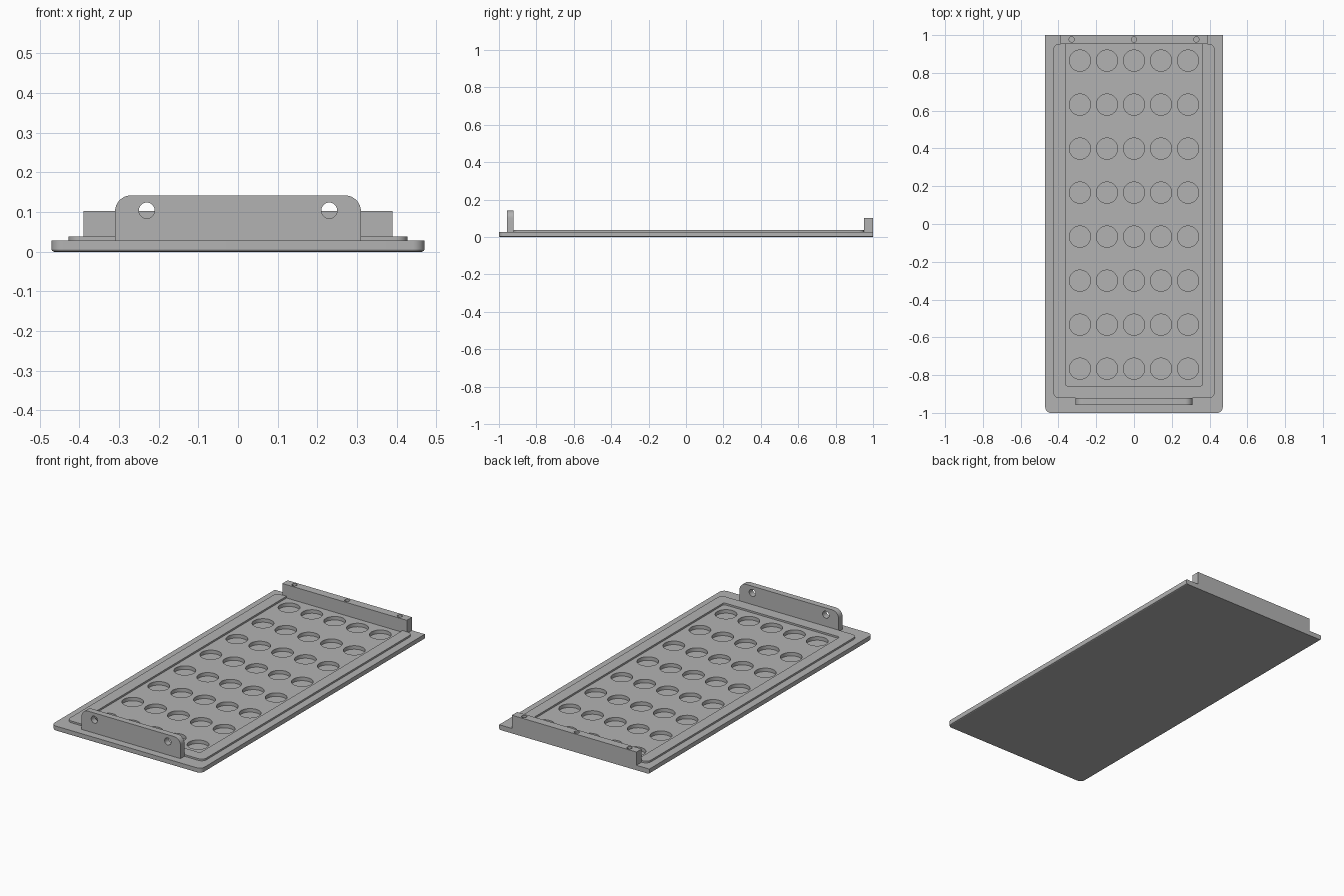
import bpy, bmesh, math
from mathutils import Vector, Matrix

if "Cube" in bpy.data.objects:
    bpy.data.objects.remove(bpy.data.objects["Cube"])

grey = bpy.data.materials.new("plain grey")
grey.diffuse_color = (0.45, 0.45, 0.45, 1)
grey.use_nodes = True
grey.node_tree.nodes["Principled BSDF"].inputs["Base Color"].default_value = grey.diffuse_color


def outline(corners, seg=8):
    """Closed 2D outline from (x, y, radius) corners, with right-angle fillets."""
    pts = []
    n = len(corners)
    for i, (x, y, r) in enumerate(corners):
        p = Vector((x, y))
        if r == 0:
            pts.append(p)
            continue
        a = (Vector(corners[i - 1][:2]) - p).normalized()
        b = (Vector(corners[(i + 1) % n][:2]) - p).normalized()
        c = p + (a + b) * r
        for k in range(seg + 1):
            t = k / seg * math.pi / 2
            pts.append(c - b * r * math.cos(t) - a * r * math.sin(t))
    return pts


def loft(name, layers):
    """Solid through stacked (outline, z) layers."""
    bm = bmesh.new()
    rings = [[bm.verts.new((p.x, p.y, z)) for p in pts] for pts, z in layers]
    n = len(rings[0])
    bm.faces.new(rings[0][::-1])
    bm.faces.new(rings[-1])
    for lo, hi in zip(rings, rings[1:]):
        for i in range(n):
            j = (i + 1) % n
            bm.faces.new((lo[i], lo[j], hi[j], hi[i]))
    bmesh.ops.recalc_face_normals(bm, faces=bm.faces)
    return make(name, bm)


def make(name, bm):
    me = bpy.data.meshes.new(name)
    bm.to_mesh(me)
    bm.free()
    me.materials.append(grey)
    ob = bpy.data.objects.new(name, me)
    bpy.context.collection.objects.link(ob)
    return ob


def drill(ob, centres, radius, depth, axis="Z", seg=32):
    """Cut round holes into a part."""
    rot = Matrix.Rotation(math.pi / 2, 4, "X") if axis == "Y" else Matrix()
    bm = bmesh.new()
    for c in centres:
        bmesh.ops.create_cone(bm, cap_ends=True, segments=seg, radius1=radius,
                              radius2=radius, depth=depth,
                              matrix=Matrix.Translation(c) @ rot)
    cutter = make("hole_cutter", bm)
    cutter.hide_render = True
    mod = ob.modifiers.new("holes", "BOOLEAN")
    mod.object = cutter
    mod.operation = "DIFFERENCE"
    mod.solver = "EXACT"
    bpy.context.view_layer.objects.active = ob
    bpy.ops.object.modifier_apply(modifier=mod.name)
    bpy.data.objects.remove(cutter)


def plate_outline(d):
    return outline([(-0.47 + d, -1 + d, 0.03 - d), (0.47 - d, -1 + d, 0.03 - d),
                    (0.47 - d, 1, 0), (-0.47 + d, 1, 0)])


# Base plate with a softened lower edge and a grid of blind pockets
TOP = 0.028
plate = loft("base_plate", [(plate_outline(0.006), 0), (plate_outline(0.002), 0.002),
                            (plate_outline(0), 0.006), (plate_outline(0), TOP)])
pockets = [(0.143 * i, 0.865 - 0.233 * j, TOP) for i in range(-2, 3) for j in range(8)]
drill(plate, pockets, 0.056, 0.04, seg=48)

# Raised U-shaped rim, open at the back where it meets the rear rail
BACK = 0.953
rim = outline([(-0.427, -0.922, 0.03), (0.427, -0.922, 0.03), (0.427, BACK, 0.03),
               (0.363, BACK, 0), (0.363, -0.857, 0.012), (-0.363, -0.857, 0.012),
               (-0.363, BACK, 0), (-0.427, BACK, 0.03)])
loft("raised_rim", [(rim, TOP), (rim, 0.038)])

# Rear rail with three vertical screw holes
rail_shape = outline([(-0.39, BACK, 0), (0.39, BACK, 0), (0.39, 1, 0), (-0.39, 1, 0)])
rail = loft("rear_rail", [(rail_shape, TOP), (rail_shape, 0.103)])
drill(rail, [(x, 0.977, 0.103) for x in (-0.33, 0, 0.33)], 0.014, 0.12)

# Front upright tab with rounded top corners and two through holes
tab_shape = outline([(-0.31, TOP, 0), (0.31, TOP, 0), (0.31, 0.142, 0.04), (-0.31, 0.142, 0.04)])
tab = loft("front_tab", [(tab_shape, 0.922), (tab_shape, 0.957)])
tab.data.transform(Matrix.Rotation(math.pi / 2, 4, "X"))
drill(tab, [(x, -0.94, 0.104) for x in (-0.23, 0.23)], 0.02, 0.1, axis="Y")

# Smooth the round walls, keep the edges crisp
for ob in list(bpy.context.scene.objects):
    bpy.ops.object.select_all(action="DESELECT")
    ob.select_set(True)
    bpy.context.view_layer.objects.active = ob
    bpy.ops.object.shade_smooth_by_angle(angle=math.radians(25))
